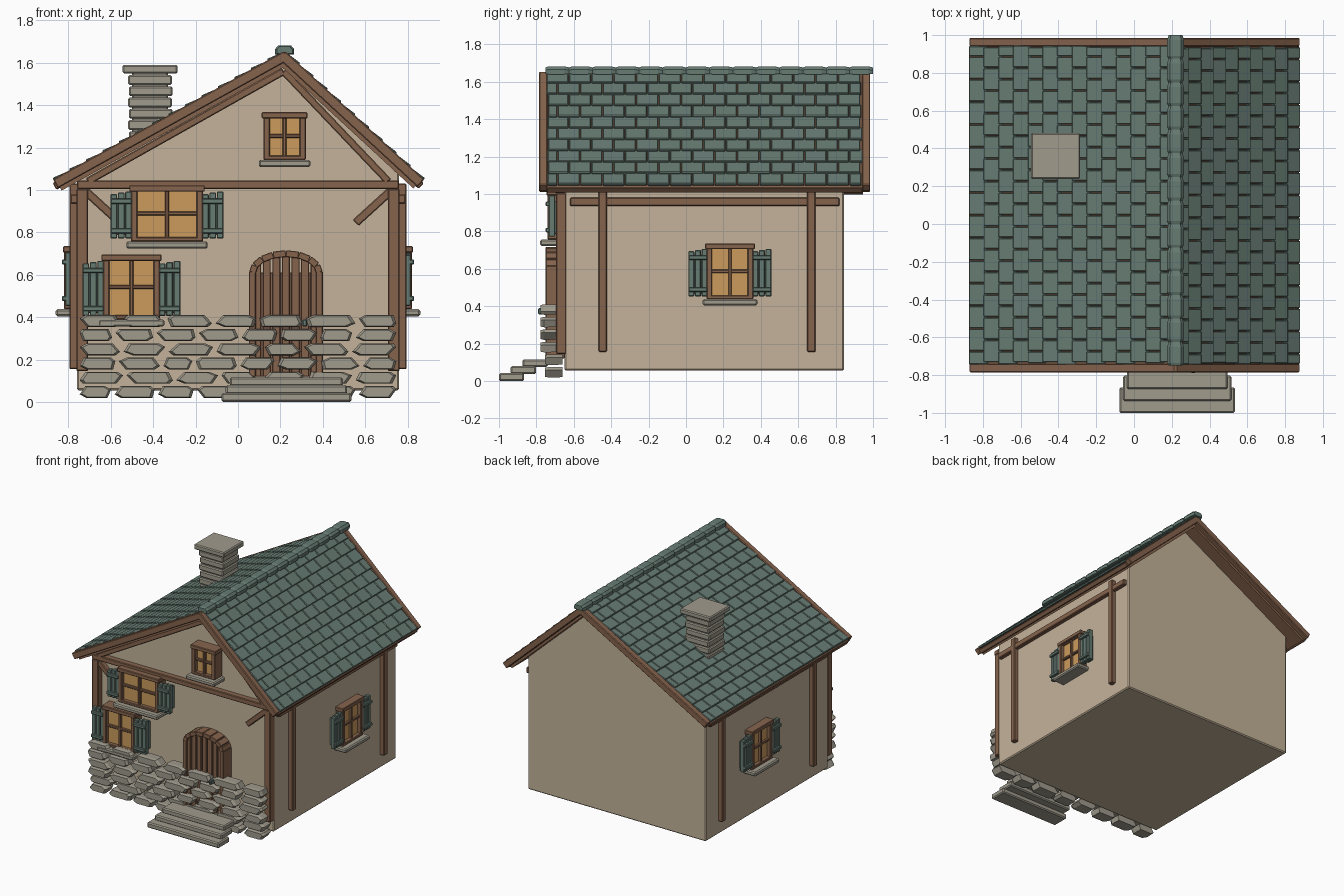
import bpy, bmesh, math, random
from mathutils import Matrix, Vector

random.seed(4)
if "Cube" in bpy.data.objects:
    bpy.data.objects.remove(bpy.data.objects["Cube"])


def material(name, rgb):
    m = bpy.data.materials.new(name)
    m.use_nodes = True
    m.diffuse_color = (*rgb, 1)
    m.node_tree.nodes["Principled BSDF"].inputs["Base Color"].default_value = (*rgb, 1)
    return m


PLASTER = material("plaster", (0.55, 0.45, 0.32))
WOOD = material("brown wood", (0.24, 0.127, 0.075))
STONE = material("grey stone", (0.35, 0.325, 0.265))
SLATE = material("green slate", (0.135, 0.2, 0.172))
GLASS = material("amber glass", (0.6, 0.33, 0.11))
I = Matrix.Identity(4)


def box(bm, lo, hi, m=I):
    """Box between two corners, placed by m."""
    lo, hi = Vector(lo), Vector(hi)
    s = Matrix.Diagonal((*(hi - lo), 1))
    bmesh.ops.create_cube(bm, size=1, matrix=m @ Matrix.Translation((lo + hi) / 2) @ s)


def beam(bm, a, b, width, y0, y1):
    """Beam in the xz plane from a to b."""
    dx, dz = b[0] - a[0], b[1] - a[1]
    m = Matrix.Translation((a[0], 0, a[1])) @ Matrix.Rotation(-math.atan2(dz, dx), 4, 'Y')
    box(bm, (0, y0, -width / 2), (math.hypot(dx, dz), y1, width / 2), m)


def loft(bm, rings):
    """Closed skin through rings of equal point count."""
    vs = [[bm.verts.new(p) for p in r] for r in rings]
    n = len(vs[0])
    for r, q in zip(vs, vs[1:]):
        for i in range(n):
            bm.faces.new((r[i], r[(i + 1) % n], q[(i + 1) % n], q[i]))
    bm.faces.new(vs[0])
    bm.faces.new(vs[-1])


def finish(bm, name, mat, bevel=0.005):
    bmesh.ops.recalc_face_normals(bm, faces=bm.faces)
    me = bpy.data.meshes.new(name)
    bm.to_mesh(me)
    bm.free()
    me.materials.append(mat)
    ob = bpy.data.objects.new(name, me)
    bpy.context.collection.objects.link(ob)
    if bevel:
        mod = ob.modifiers.new("soft edges", 'BEVEL')
        mod.width, mod.segments = bevel, 1
    return ob


# Plastered house body with an off-centre gable
W, FRONT, BACK = 0.76, -0.65, 0.845
gable = [(-W, 0.055), (W, 0.055), (W, 1.08), (0.22, 1.585), (-W, 1.05)]
bm = bmesh.new()
loft(bm, [[(x, y, z) for x, z in gable] for y in (FRONT, BACK)])
finish(bm, "house_walls", PLASTER, 0.008)

# Timber framing on the front
bm = bmesh.new()
box(bm, (-W, -0.7, 1.005), (W, FRONT, 1.045))
for s in (-1, 1):
    box(bm, (s * 0.735 - 0.027, -0.695, 0.145), (s * 0.735 + 0.027, FRONT + 0.01, 1.005))
    beam(bm, (s * 0.72, 0.995), (s * 0.555, 0.845), 0.04, -0.69, FRONT)
    beam(bm, (s * 0.71, 1.04), (0.215, 1.56), 0.035, -0.7, FRONT)
finish(bm, "front_timbers", WOOD)

# Timber framing on both sides
for s, side in ((-1, "right"), (1, "left")):
    bm = bmesh.new()
    xs = sorted((s * 0.75, s * 0.795))
    for y in (-0.445, 0.67):
        box(bm, (xs[0], y - 0.022, 0.155), (xs[1], y + 0.022, 1.03))
    xs = sorted((s * 0.75, s * 0.79))
    box(bm, (xs[0], -0.62, 0.935), (xs[1], 0.82, 0.98))
    finish(bm, side + "_side_timbers", WOOD)

# Roof slopes: local x runs down the slope, z points outwards
RIDGE, MID, HALF, PITCH, TILE = (0.22, 1.65), 0.1, 0.845, 0.089, 0.12
for side, turn, run, rows in (("right", math.pi, 1.09, 14), ("left", 0, 0.655, 10)):
    drop = 0.605
    length = math.hypot(run, drop)
    m = (Matrix.Translation((RIDGE[0], MID, RIDGE[1])) @ Matrix.Rotation(turn, 4, 'Z')
         @ Matrix.Rotation(math.atan2(drop, run), 4, 'Y'))
    bm = bmesh.new()
    box(bm, (0, -HALF, -0.06), (length - 0.01, HALF, -0.01), m)
    finish(bm, side + "_roof_boards", WOOD, 0)
    bm = bmesh.new()
    for s in (-1, 1):
        ys = sorted((s * (HALF - 0.005), s * 0.885))
        box(bm, (0, ys[0], -0.042), (length, ys[1], 0.006), m)
    box(bm, (length - 0.03, -HALF, -0.045), (length + 0.01, HALF, -0.008), m)
    finish(bm, side + "_roof_edge_beams", WOOD)

    bm = bmesh.new()
    for i in range(rows):
        start = -HALF - (TILE / 2 if i % 2 else 0)
        for k in range(15):
            y0 = max(start + k * TILE, -HALF + 0.01 * random.random())
            y1 = min(start + (k + 1) * TILE - 0.004, HALF - 0.01 * random.random())
            if y1 - y0 < 0.02:
                continue
            place = (m @ Matrix.Translation(((i + 1) * PITCH, 0, 0.004))
                     @ Matrix.Rotation(-0.12 + random.uniform(-0.02, 0.02), 4, 'Y'))
            box(bm, (-0.105 if i else -0.085, y0, -0.009), (0, y1, 0.009), place)
    finish(bm, side + "_roof_tiles", SLATE, 0.004)

# Ridge caps with a six-sided section
bm = bmesh.new()
cap = [(-0.045, 1.64), (-0.045, 1.665), (-0.03, 1.682), (0.03, 1.682), (0.045, 1.665), (0.045, 1.64)]
step = 1.75 / 14
for i in range(14):
    y = -0.75 + i * step
    rings = ((y, 0.8), (y + 0.015, 1), (y + step - 0.025, 1), (y + step, 0.8))
    loft(bm, [[(0.22 + x * k, yy, 1.655 + (z - 1.655) * k) for x, z in cap] for yy, k in rings])
finish(bm, "ridge_caps", SLATE, 0)

# Chimney of stacked courses and a cap slab
bm = bmesh.new()
for i in range(7):
    z, j = 1.178 + i * 0.053, 0.004 * (i % 2)
    box(bm, (-0.518 + j, 0.26 + j, z), (-0.312 + j, 0.455 + j, z + 0.046))
box(bm, (-0.5, 0.275, 1.15), (-0.33, 0.44, 1.56))
box(bm, (-0.545, 0.238, 1.55), (-0.285, 0.482, 1.59))
finish(bm, "chimney", STONE, 0.007)


def window(name, m, w, z0, z1, shutters=True):
    """Window centred on local x = 0, wall at y = 0, facing -y."""
    h, t = w / 2, 0.03
    bm = bmesh.new()
    for s in (-1, 1):
        xs = sorted((s * h, s * (h - t)))
        box(bm, (xs[0], -0.06, z0), (xs[1], 0.035, z1), m)
    box(bm, (-h - 0.008, -0.065, z1 - t), (h + 0.008, 0.035, z1), m)
    box(bm, (-h, -0.06, z0), (h, 0.035, z0 + 0.02), m)
    mid = (z0 + z1) / 2
    box(bm, (-0.009, -0.05, z0), (0.009, 0, z1), m)
    box(bm, (-h, -0.048, mid - 0.009), (h, 0, mid + 0.009), m)
    finish(bm, name + "_frame", WOOD, 0.004)
    bm = bmesh.new()
    box(bm, (-h + 0.01, -0.03, z0 + 0.01), (h - 0.01, 0.035, z1 - 0.01), m)
    finish(bm, name + "_glass", GLASS, 0)
    bm = bmesh.new()
    box(bm, (-h - 0.022, -0.1, z0 - 0.034), (h + 0.022, 0.035, z0), m)
    finish(bm, name + "_sill", STONE, 0.008)
    if not shutters:
        return
    bm = bmesh.new()
    for s in (-1, 1):
        c = s * (h + 0.046)
        for k in (-1, 0, 1):
            x = c + k * 0.035
            box(bm, (x - 0.016, -0.055, z0 + 0.015), (x + 0.016, -0.02, z1 - 0.035 + 0.006 * k), m)
        for z in (z0 + 0.05, z1 - 0.075):
            box(bm, (c - 0.05, -0.07, z - 0.012), (c + 0.05, -0.035, z + 0.012), m)
        box(bm, (c - 0.03, -0.03, z0 + 0.03), (c + 0.03, 0.035, z1 - 0.06), m)
    finish(bm, name + "_shutters", SLATE, 0.004)


# Windows on the front, gable and both sides
at = Matrix.Translation
window("upper_window", at((-0.335, -0.68, 0)), 0.34, 0.757, 1.022)
window("lower_window", at((-0.503, -0.68, 0)), 0.268, 0.39, 0.695)
window("gable_window", at((0.22, -0.68, 0)), 0.2, 1.142, 1.367, False)
for s, side in ((-1, "right"), (1, "left")):
    window(side + "_side_window", at((s * W, 0.235, 0)) @ Matrix.Rotation(s * math.pi / 2, 4, 'Z'),
           0.25, 0.438, 0.735)

# Arched plank door with a segmented surround
DX, R, SPRING, RISE, SILL = 0.226, 0.158, 0.61, 0.09, 0.12


def arch(x):
    return SPRING + RISE * math.sqrt(max(0, 1 - (x / R) ** 2))


bm = bmesh.new()
pw = 2 * R / 7
for i in range(7):
    a, b = -R + i * pw + 0.004, -R + (i + 1) * pw - 0.004
    shape = [(a, SILL), (b, SILL), (b, arch(b)), (a, arch(a))]
    loft(bm, [[(DX + x, y, z) for x, z in shape] for y in (FRONT, -0.735)])
finish(bm, "door_planks", WOOD, 0.003)
bm = bmesh.new()
pts = [(DX - R * math.cos(t * math.pi / 8), SPRING + RISE * math.sin(t * math.pi / 8)) for t in range(9)]
for a, b in zip(pts, pts[1:]):
    beam(bm, a, b, 0.032, -0.75, FRONT)
for s in (-1, 1):
    x = DX + s * R
    box(bm, (x - 0.016, -0.75, SILL), (x + 0.016, FRONT, SPRING + 0.005))
box(bm, (DX - R, -0.71, SILL), (DX + R, FRONT, SPRING))
finish(bm, "door_surround", WOOD, 0.003)
bm = bmesh.new()
box(bm, (0.303, -0.79, 0.355), (0.325, -0.73, 0.39))
finish(bm, "door_handle", SLATE)

# Rough stone courses across the front
bm = bmesh.new()
for row in range(6):
    z = 0.047 + row * 0.067
    back, face = (-0.66, -0.755) if row < 2 else (-0.695, -0.778)
    count = 8 if row % 2 == 0 else 7
    cuts = [-0.755 + 1.51 * i / count for i in range(count + 1)]
    cuts = [c + (random.uniform(-0.025, 0.025) if 0 < i < count else 0) for i, c in enumerate(cuts)]
    for a, b in zip(cuts, cuts[1:]):
        c, w, h = (a + b) / 2, (b - a) / 2 - 0.008, 0.028
        j = [random.uniform(0.55, 0.9) for _ in range(4)]
        tilt = random.choice((-0.4, 0.4))
        shape = [(-1, -tilt), (-j[0], 1), (j[1], 1), (1, tilt), (j[2], -1), (-j[3], -1)]
        rings = ((back, 0.95), (face + 0.02, 1), (face, 0.85))
        loft(bm, [[(c + x * w * k, y, z + q * h * k) for x, q in shape] for y, k in rings])
finish(bm, "stone_plinth", STONE, 0)

# Entrance steps
bm = bmesh.new()
for i in range(3):
    y, inset, z = -1 + i * 0.063, i * 0.02, i * 0.037
    box(bm, (-0.078 + inset, y, z), (0.535 - inset, y + 0.135, z + 0.042))
finish(bm, "front_steps", STONE, 0.008)
